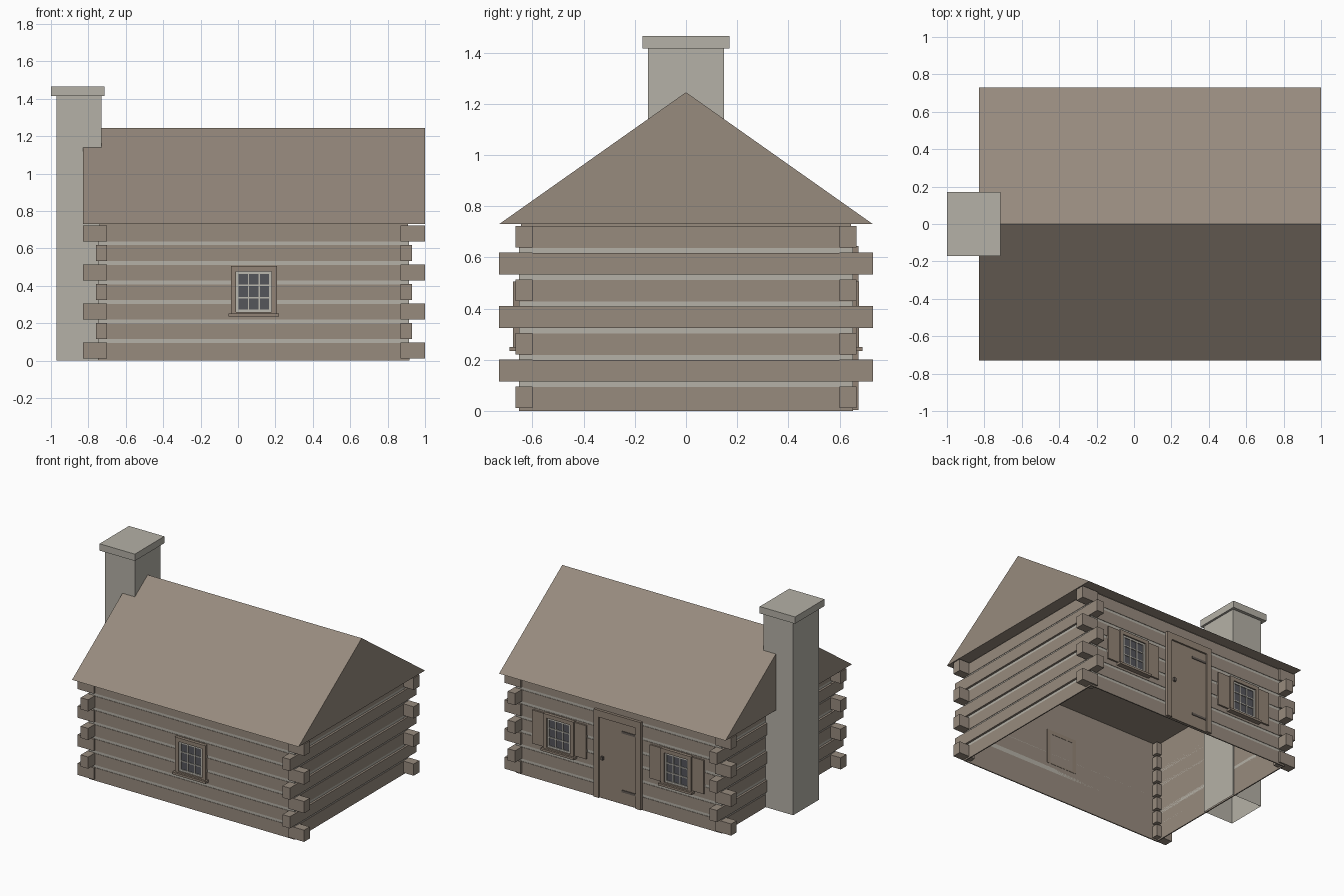
import bpy
import bmesh

cube = bpy.data.objects.get("Cube")
if cube:
    bpy.data.objects.remove(cube, do_unlink=True)


def material(name, r, g, b):
    m = bpy.data.materials.new(name)
    m.use_nodes = True
    m.diffuse_color = (r, g, b, 1)
    m.node_tree.nodes["Principled BSDF"].inputs["Base Color"].default_value = (r, g, b, 1)
    return m


wood = material("weathered wood", 0.31, 0.257, 0.208)
trim = material("trim wood", 0.29, 0.23, 0.18)
stone = material("pale stone", 0.46, 0.44, 0.385)
sash_paint = material("sash paint", 0.5, 0.48, 0.43)
glass = material("dark glass", 0.09, 0.092, 0.105)
iron = material("dark iron", 0.13, 0.11, 0.095)


def finish(name, bm, mat):
    bmesh.ops.recalc_face_normals(bm, faces=bm.faces)
    mesh = bpy.data.meshes.new(name)
    bm.to_mesh(mesh)
    bm.free()
    mesh.materials.append(mat)
    obj = bpy.data.objects.new(name, mesh)
    bpy.context.collection.objects.link(obj)
    return obj


def boxes(name, mat, *spans, open_bottom=False, open_top=False):
    """One object from boxes, each given as x, y and z (from, to) pairs."""
    bm = bmesh.new()
    for span in spans:
        verts = bmesh.ops.create_cube(bm, size=1)["verts"]
        for v in verts:
            v.co = [max(s) if c > 0 else min(s) for c, s in zip(v.co, span)]
    bm.normal_update()
    drop = [f for f in bm.faces
            if (open_bottom and f.normal.z < -0.9) or (open_top and f.normal.z > 0.9)]
    if drop:
        bmesh.ops.delete(bm, geom=drop, context='FACES_ONLY')
    return finish(name, bm, mat)


CX = 0.085              # middle of the cabin body
HX, HY = 0.833, 0.653   # half sizes of the log faces
EAVE, RIDGE = 0.73, 1.245
ROWS, STEP = 7, 0.1045
SKIN = 0.008            # log faces stand this far off the shell
SIDES = (-1, 1)


def around(c, h):
    return (c - h, c + h)


# Hollow wall shell, open below
sx, sy = HX - SKIN, HY - SKIN
boxes("wall_shell", wood, (around(CX, sx), (-sy, sy), (0, EAVE)),
      open_bottom=True, open_top=True)

# Chinking bands between the log courses
gaps = []
for i in range(1, ROWS):
    z = around(i * STEP, 0.016)
    for s in SIDES:
        gaps.append((around(CX, HX - 0.003), (s * sy, s * (HY - 0.003)), z))
        gaps.append(((CX + s * sx, CX + s * (HX - 0.003)), (3 - HY - 3, HY), z))
boxes("chinking", stone, *gaps)

# Log courses and the notched corner ends
logs, ends = [], []
for i in range(ROWS):
    z = (i * STEP + (0.01 if i else 0), (i + 1) * STEP - 0.01)
    z_end = (i * STEP + 0.011, (i + 1) * STEP - 0.008)
    long_x = i % 2 == 0
    for s in SIDES:
        out = 0 if long_x else 0.012
        logs.append((around(CX, HX), (s * sy, s * HY), z))
        logs.append(((CX + s * sx, CX + s * (HX + out)), (-HY, HY), z))
        for t in SIDES:
            reach_x = 0.915 if long_x else 0.845
            reach_y = 0.665 if long_x else 0.73
            ends.append(((CX + s * 0.785, CX + s * reach_x),
                         (t * 0.6, t * reach_y), z_end))
boxes("log_courses", wood, *logs)
boxes("corner_log_ends", wood, *ends)

# Gable roof as an extruded triangle
bm = bmesh.new()
x0, x1 = around(CX, 0.915)
tri = bm.faces.new([bm.verts.new((x0, y, z))
                    for y, z in ((-0.73, EAVE), (0.73, EAVE), (0, RIDGE))])
extruded = bmesh.ops.extrude_face_region(bm, geom=[tri], use_keep_orig=True)["geom"]
for v in extruded:
    if isinstance(v, bmesh.types.BMVert):
        v.co.x = x1
finish("gable_roof", bm, wood)

# Chimney and its cap
boxes("chimney", stone, ((-0.97, -0.73), (-0.148, 0.148), (0, 1.42)), open_bottom=True)
boxes("chimney_cap", stone, ((-1, -0.715), (-0.17, 0.17), (1.415, 1.465)))


def window(name, cx, side):
    """Framed window of three by three panes on the front or back wall."""
    def depth(a, b):
        return (side * (HY + a), side * (HY + b))
    w, h, cz, bar = 0.123, 0.127, 0.378, 0.028
    low, high = cz - h, cz + h
    frame = depth(-0.01, 0.022)
    boxes(name + "_frame", trim,
          (around(cx, w), frame, (high - bar, high)),
          (around(cx, w), frame, (low, low + 0.01)),
          *[((cx + s * (w - bar), cx + s * w), frame, (low, high)) for s in SIDES])
    boxes(name + "_sill", trim, (around(cx, w + 0.012), depth(0, 0.036), (low - 0.016, low)))
    gw, g0, g1 = w - bar, low + 0.01, high - bar
    boxes(name + "_glass", glass, (around(cx, gw), depth(0, 0.006), (g0, g1)))
    # Sash border and glazing bars
    sash = depth(0.004, 0.012)
    rim, thin = 0.013, 0.0035
    parts = [(around(cx, gw), sash, (g0, g0 + rim)), (around(cx, gw), sash, (g1 - rim, g1))]
    for s in SIDES:
        parts.append(((cx + s * (gw - rim), cx + s * gw), sash, (g0, g1)))
        parts.append((around(cx + s * gw * 0.3, thin), sash, (g0, g1)))
        parts.append((around(cx, gw), sash, around((g0 + g1) / 2 + s * (g1 - g0) * 0.155, thin)))
    boxes(name + "_sash", sash_paint, *parts)


window("front_window", CX, -1)
for label, s in (("left", 1), ("right", -1)):
    cx = CX + s * 0.475
    window("back_%s_window" % label, cx, 1)
    boxes("back_%s_shutters" % label, trim,
          *[((cx + t * 0.123, cx + t * 0.218), (HY - 0.01, HY + 0.012), (0.255, 0.5))
            for t in SIDES])

# Back door: casing, plank leaf, strap hinges and knob
casing = (HY - 0.01, HY + 0.02)
boxes("door_casing", trim,
      (around(CX, 0.19), casing, (0.595, 0.645)),
      *[((CX + s * 0.15, CX + s * 0.19), casing, (0.005, 0.6)) for s in SIDES])
boxes("door_leaf", trim, (around(CX, 0.15), (HY - 0.01, HY + 0.008), (0.005, 0.595)))
boxes("door_hinges", iron,
      *[((CX - 0.148, CX - 0.03), (HY, HY + 0.013), around(z, 0.008)) for z in (0.1, 0.53)])
boxes("door_knob", iron, (around(CX + 0.125, 0.009), (HY, HY + 0.022), around(0.3, 0.012)))
